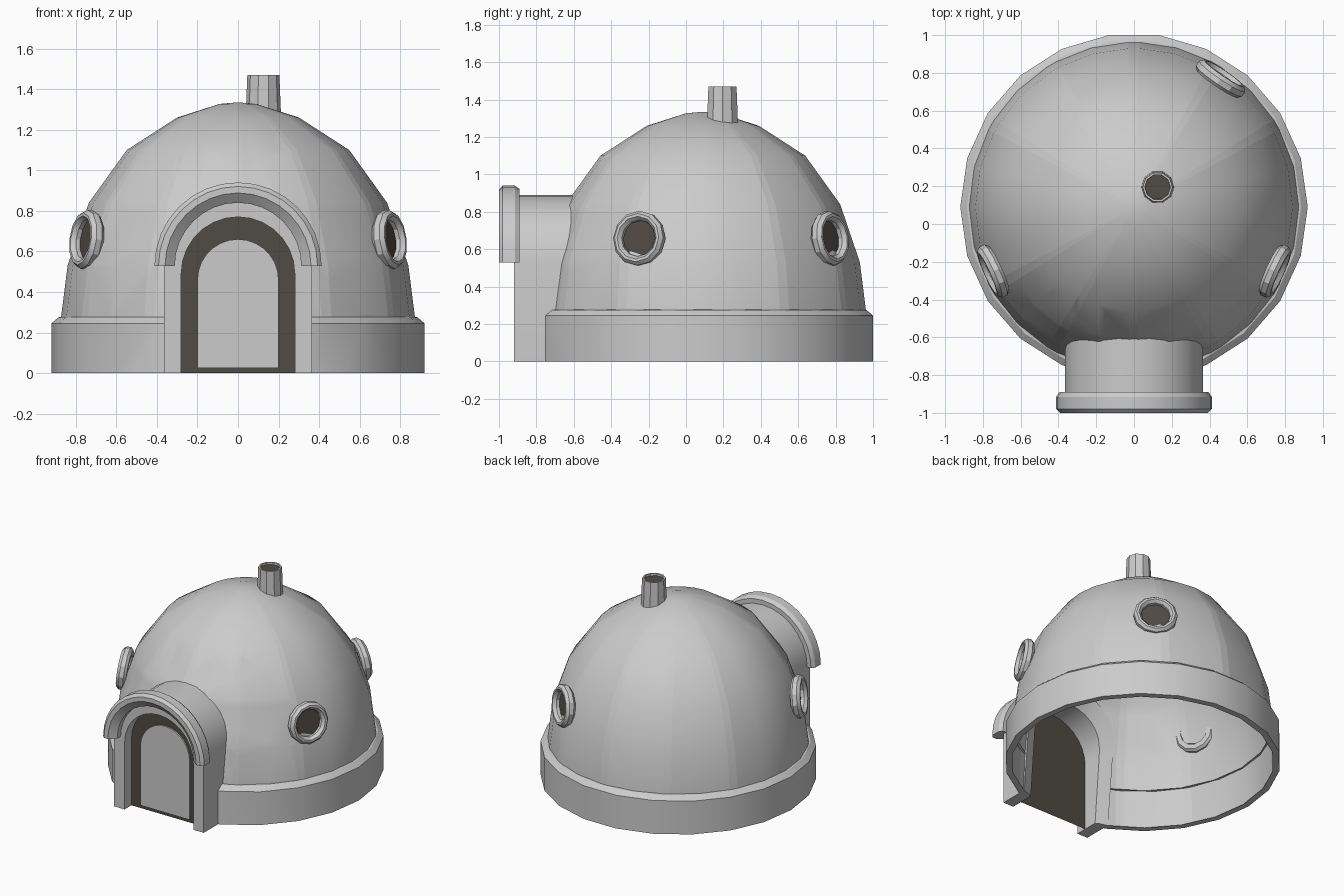
import bpy, bmesh
from math import sin, cos, pi, radians, sqrt
from mathutils import Matrix, Vector

if "Cube" in bpy.data.objects:
    bpy.data.objects.remove(bpy.data.objects["Cube"])

CY = 0.09  # dome centre in y
PROFILE = [(0.885, 0), (0.873, 0.27), (0.84, 0.53), (0.735, 0.84),
           (0.548, 1.10), (0.30, 1.26), (0.09, 1.327), (0.0, 1.335)]

dark = bpy.data.materials.new("dark")
dark.diffuse_color = (0.08, 0.07, 0.06, 1)
dark.use_nodes = True
dark.node_tree.nodes["Principled BSDF"].inputs["Base Color"].default_value = dark.diffuse_color


def finish(name, bm, mat=None, recalc=True, smooth=35):
    bmesh.ops.remove_doubles(bm, verts=bm.verts, dist=1e-5)
    if recalc:
        bmesh.ops.recalc_face_normals(bm, faces=bm.faces)
    me = bpy.data.meshes.new(name)
    bm.to_mesh(me)
    bm.free()
    ob = bpy.data.objects.new(name, me)
    bpy.context.collection.objects.link(ob)
    if mat:
        me.materials.append(mat)
    bpy.ops.object.select_all(action='DESELECT')
    ob.select_set(True)
    bpy.context.view_layer.objects.active = ob
    bpy.ops.object.shade_smooth_by_angle(angle=radians(smooth))
    return ob


def loft(bm, rows, loop=False, caps=False, flip=False):
    """Quads between successive rows of points; loop closes each row."""
    vs = [[bm.verts.new(p) for p in r] for r in rows]
    for a, b in zip(vs, vs[1:]):
        n = len(a)
        for i in range(n if loop else n - 1):
            j = (i + 1) % n
            q = [a[i], a[j], b[j], b[i]]
            bm.faces.new(q[::-1] if flip else q)
    if caps:
        bm.faces.new(vs[0])
        bm.faces.new(vs[-1])
    return vs


def circle(r, z, n, m=Matrix()):
    return [m @ Vector((r * cos(2 * pi * i / n), r * sin(2 * pi * i / n), z)) for i in range(n)]


def dome_r(z):
    for (r0, z0), (r1, z1) in zip(PROFILE, PROFILE[1:]):
        if z <= z1:
            return r0 + (r1 - r0) * (z - z0) / (z1 - z0)
    return 0


def arch(half, zc, z0=0.0, n=14):
    """Doorway outline as (x, z) from right foot over the top to left foot."""
    arc = [(half * cos(pi * i / n), zc + half * sin(pi * i / n)) for i in range(n + 1)]
    return [(half, z0)] + arc + [(-half, z0)]


def cut_doorway(bm, half=0.30, zc=0.49):
    """Cut an arched opening through the front wall."""
    angles = [pi * i / 8 for i in range(9)]

    def front():
        return [f for f in bm.faces if f.calc_center_median().y < -0.4]
    for a in angles:
        n = Vector((cos(a), 0, sin(a)))
        fs = front()
        geom = fs + list({e for f in fs for e in f.edges}) + list({v for f in fs for v in f.verts})
        bmesh.ops.bisect_plane(bm, geom=geom, dist=1e-5, plane_co=Vector((0, 0, zc)) + n * half, plane_no=n)
    kill = [f for f in front() if all(
        f.calc_center_median().x * cos(a) + (f.calc_center_median().z - zc) * sin(a) < half for a in angles)]
    bmesh.ops.delete(bm, geom=kill, context='FACES')


def dome_patch(bm, a0, a1, n, flip=False):
    angs = [radians(a0 + (a1 - a0) * i / n) for i in range(n + 1)]
    loft(bm, [[(r * cos(a), CY + r * sin(a), z) for a in angs] for r, z in PROFILE], flip=flip)


# Dome panels and the ten seam strips between them (strips face inwards)
strips = [a for a in range(30, 360, 30) if a != 180]
W = 1.9
panels, seams = bmesh.new(), bmesh.new()
for a, b in zip(strips, strips[1:] + [strips[0] + 360]):
    dome_patch(seams, a - W, a + W, 1, flip=True)
    dome_patch(panels, a + W, b - W, 2 if b - a == 30 else 4)
for bm in (panels, seams):
    # collapse the degenerate quads at the apex before cutting
    bmesh.ops.remove_doubles(bm, verts=bm.verts, dist=1e-5)
cut_doorway(panels)
finish("dome_panels", panels, recalc=False)
finish("seam_strips", seams, recalc=False)

# Base wall, 22 sides, open at the doorway
bm = bmesh.new()
centre = Matrix.Translation((0, CY, 0))
loft(bm, [circle(r, z, 22, centre) for r, z in
          [(0.875, 0), (0.92, 0), (0.92, 0.245), (0.885, 0.275), (0.862, 0.278)]], loop=True)
cut_doorway(bm)
finish("base_wall", bm, recalc=False, smooth=25)

# Porch: arched tunnel whose back edge follows the dome
bm = bmesh.new()
outer, inner = arch(0.365, 0.525), arch(0.28, 0.49)


def on_dome(pts):
    return [(x, CY - sqrt(dome_r(z) ** 2 - x * x) + 0.012, z) for x, z in pts]


def at_y(pts, y):
    return [(x, y, z) for x, z in pts]


rows = [on_dome(outer), at_y(outer, -0.92), at_y(inner, -0.92), on_dome(inner)]
loft(bm, rows + rows[:1])
# jamb feet
for i in (0, -1):
    bm.faces.new([bm.verts.new(r[i]) for r in rows])
finish("porch", bm)

# Hood over the doorway: section (radius, y) swept over a half circle
bm = bmesh.new()
section = [(0.312, -0.96), (0.36, -1.0), (0.392, -1.0), (0.412, -0.98),
           (0.412, -0.915), (0.395, -0.89), (0.312, -0.89)]
loft(bm, [[(r * cos(pi * i / 16), y, 0.528 + r * sin(pi * i / 16)) for r, y in section]
          for i in range(17)], loop=True, caps=True)
finish("porch_hood", bm, smooth=25)

# Door: dark surround with a grey panel in it
bm = bmesh.new()
bm.faces.new([bm.verts.new(p) for p in at_y(arch(0.28, 0.49), -0.84)][::-1])
surround = finish("door_surround", bm, dark, recalc=False)
bm = bmesh.new()
leaf = arch(0.20, 0.46, 0.025)
bm.faces.new([bm.verts.new(p) for p in at_y(leaf, -0.85)][::-1])
loft(bm, [at_y(leaf, -0.85), at_y(leaf, -0.84)], loop=True, flip=True)
door = finish("door_panel", bm, recalc=False)
# make both door faces look towards the front
for ob in (surround, door):
    if ob.data.polygons[0].normal.y > 0:
        ob.data.flip_normals()

# Round windows: chamfered ring and dark pane, leaning slightly with the dome
for name, ang in (("right", -24.5), ("left", 204.5), ("back", 56)):
    m = (centre @ Matrix.Rotation(radians(ang), 4, 'Z') @ Matrix.Translation((0.812, 0, 0.657))
         @ Matrix.Rotation(radians(83), 4, 'Y'))
    bm = bmesh.new()
    sec = [(0.098, -0.025), (0.098, 0.02), (0.115, 0.042), (0.130, 0.042),
           (0.147, 0.022), (0.147, -0.008), (0.132, -0.025)]
    loft(bm, [circle(r, z, 12, m) for r, z in sec + sec[:1]], loop=True)
    finish(name + "_window_ring", bm, smooth=25)
    bm = bmesh.new()
    bm.faces.new([bm.verts.new(p) for p in circle(0.10, -0.002, 12, m)])
    finish(name + "_window_pane", bm, dark, recalc=False)

# Chimney with a dark mouth
m = Matrix.Translation((0.125, 0.195, 0))
bm = bmesh.new()
loft(bm, [circle(r, z, 10, m) for r, z in
          [(0.088, 1.25), (0.079, 1.47), (0.068, 1.47), (0.066, 1.44)]], loop=True)
finish("chimney", bm, recalc=False)
bm = bmesh.new()
bm.faces.new([bm.verts.new(p) for p in circle(0.068, 1.455, 10, m)])
finish("chimney_mouth", bm, dark, recalc=False)

# Front seam strip stops at the porch: cut the doorway through it as well
bm = bmesh.new()
strip_mesh = bpy.data.objects["seam_strips"].data
bm.from_mesh(strip_mesh)
cut_doorway(bm)
bm.to_mesh(strip_mesh)
bm.free()
